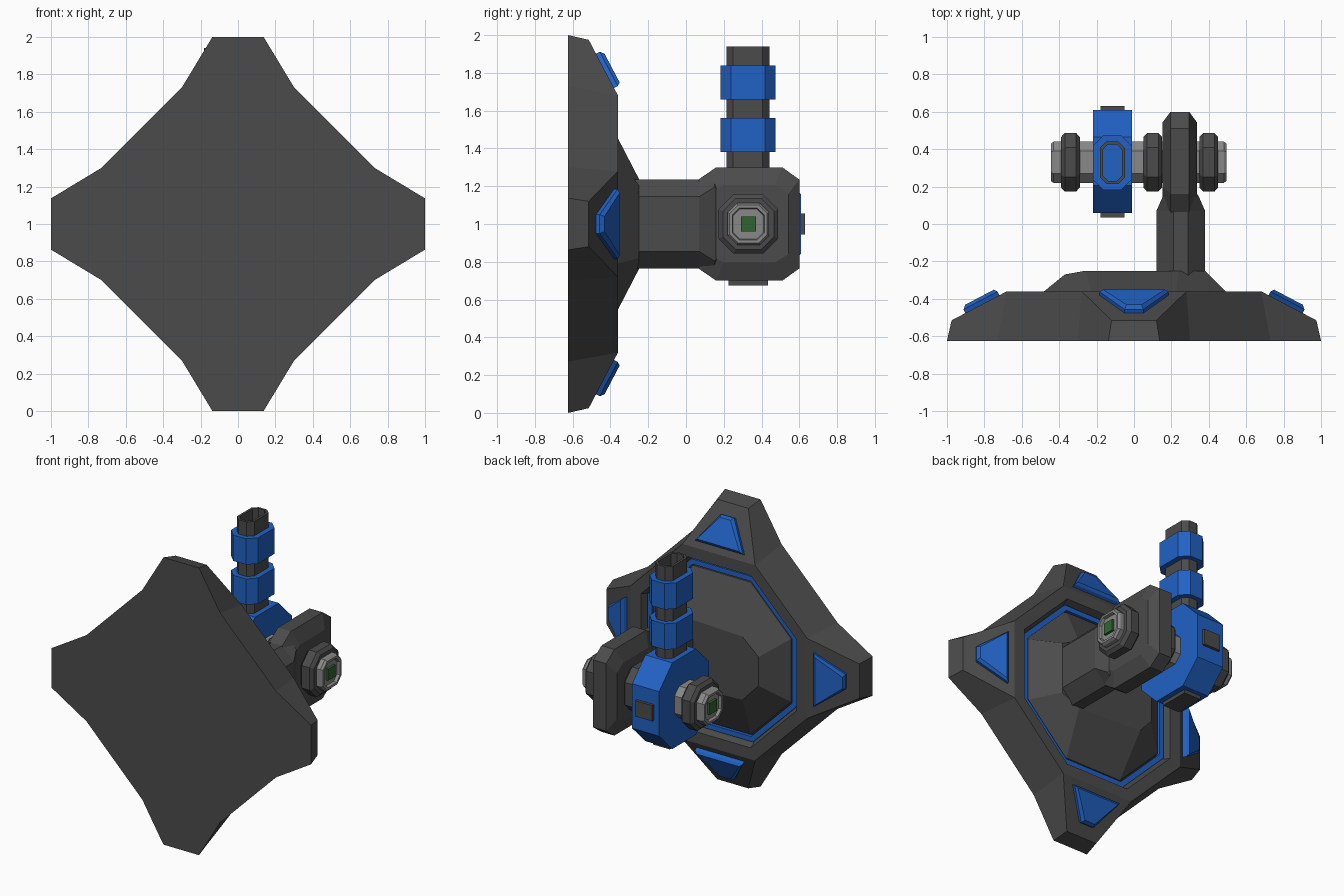
import bpy, bmesh, math
from mathutils import Matrix, Vector

if "Cube" in bpy.data.objects:
    bpy.data.objects.remove(bpy.data.objects["Cube"])


def material(name, rgb):
    m = bpy.data.materials.new(name)
    m.diffuse_color = (*rgb, 1)
    m.use_nodes = True
    m.node_tree.nodes["Principled BSDF"].inputs["Base Color"].default_value = m.diffuse_color
    return m


DARK = material("dark_grey", (0.07, 0.07, 0.07))
LIGHT = material("light_grey", (0.25, 0.25, 0.25))
BLUE = material("blue", (0.015, 0.12, 0.55))
GREEN = material("green", (0.03, 0.13, 0.03))


def octagon(a, b, c):
    """Half sizes a, b with corner cut c."""
    return [(a, b - c), (a - c, b), (c - a, b), (-a, b - c),
            (-a, c - b), (c - a, -b), (a - c, -b), (a, c - b)]


def regular(r):
    return octagon(r, r, r * 0.586)


def along(axis, center, t, pts):
    """Place a 2D loop at position t on an axis."""
    p, q = center
    if axis == 'x':
        return [(t, p + u, q + v) for u, v in pts]
    if axis == 'y':
        return [(p + u, t, q + v) for u, v in pts]
    return [(p + u, q + v, t) for u, v in pts]


def loft(name, loops, mat, first=True, last=True):
    bm = bmesh.new()
    rows = [[bm.verts.new(p) for p in loop] for loop in loops]
    n = len(rows[0])
    for a, b in zip(rows, rows[1:]):
        for i in range(n):
            j = (i + 1) % n
            bm.faces.new((a[i], a[j], b[j], b[i]))
    if first:
        bm.faces.new(rows[0][::-1])
    if last:
        bm.faces.new(rows[-1])
    bmesh.ops.recalc_face_normals(bm, faces=bm.faces)
    me = bpy.data.meshes.new(name)
    bm.to_mesh(me)
    bm.free()
    me.materials.append(mat)
    ob = bpy.data.objects.new(name, me)
    bpy.context.collection.objects.link(ob)
    return ob


def box(name, lo, hi, mat):
    pts = [(lo[0], lo[1]), (hi[0], lo[1]), (hi[0], hi[1]), (lo[0], hi[1])]
    return loft(name, [[(x, y, z) for x, y in pts] for z in (lo[2], hi[2])], mat)


# Four-pointed base plate with sloped tips and a recessed octagonal middle
bm = bmesh.new()
low, high, tips = [], [], []
for k in range(4):
    rot = Matrix.Rotation(k * math.pi / 2, 3, 'Y')
    put = lambda x, y, z: bm.verts.new(rot @ Vector((x, y, z)) + Vector((0, 0, 1)))
    low += [put(x, -0.625, z) for x, z in ((-.3, .73), (-.137, 1), (.137, 1), (.3, .73))]
    up = [put(-.28, -.36, .68), put(-.12, -.515, .975), put(.12, -.515, .975), put(.28, -.36, .68)]
    high += up
    tips.append(up)
for i in range(16):
    j = (i + 1) % 16
    bm.faces.new((low[i], low[j], high[j], high[i]))
for t in tips:
    bm.faces.new(t)
bm.faces.new(low)
outer = [v for t in tips for v in (t[0], t[3])]
for r, y in ((0.60, -.36), (0.57, -.43)):
    inner = [bm.verts.new((v.co.x * r / .68, y, 1 + (v.co.z - 1) * r / .68)) for v in outer] \
        if r == 0.60 else [bm.verts.new((v.co.x * r / .60, y, 1 + (v.co.z - 1) * r / .60)) for v in outer]
    for i in range(8):
        j = (i + 1) % 8
        bm.faces.new((outer[i], outer[j], inner[j], inner[i]))
    outer = inner
bm.faces.new(outer)
bmesh.ops.recalc_face_normals(bm, faces=bm.faces)
me = bpy.data.meshes.new("base_plate")
bm.to_mesh(me)
bm.free()
me.materials.append(DARK)
bpy.context.collection.objects.link(bpy.data.objects.new("base_plate", me))

# Blue trapezoid inlay on every tip
slope = Vector((0, -.155, .295)).normalized()
normal = Vector((0, slope.z, -slope.y))
for k in range(4):
    rot = Matrix.Rotation(k * math.pi / 2, 3, 'Y')
    loops = []
    for h, g in ((-.01, 0), (.022, 0), (.04, .02)):
        pts = [(-.185 + g, .045 + g * .6), (.185 - g, .045 + g * .6),
               (.05 - g * .5, .25 - g), (-.05 + g * .5, .25 - g)]
        loops.append([rot @ (Vector((x, -.36, .68)) + slope * s + normal * h) + Vector((0, 0, 1))
                      for x, s in pts])
    loft("tip_inlay", loops, BLUE)

# Blue ring in the recess, and the raised mount inside it
ring = [(.575, -.435), (.575, -.395), (.54, -.395), (.54, -.435)]
loft("recess_ring", [along('y', (0, 1), y, regular(r)) for r, y in ring], BLUE, False, False)
top = [(.38, -.25, .18), (.24, -.25, .24), (-.26, -.25, .22), (-.37, -.27, .1)]
top += [(x, y, -z) for x, y, z in top[::-1]]
loft("mount", [along('y', (0, 1), -.435, regular(.54)), along('y', (0, 1), -.40, regular(.53)),
               [(x, y, 1 + z) for x, y, z in top]], DARK)

# Arm and its pivot head
beam = [(-.3, .13, .235), (.07, .13, .235), (.15, .095, .235), (.2, .06, .2)]
loft("arm", [along('y', (.25, 1), y, octagon(a, b, .09 if a > .1 else .04)) for y, a, b in beam], DARK)
head_out = [(.6, 1.235), (.51, 1.3), (.16, 1.3), (.065, 1.235),
            (.065, .765), (.16, .7), (.51, .7), (.6, .765)]
head_in = [(.335 + (y - .335) * .78, 1 + (z - 1) * .68) for y, z in head_out]
loft("arm_head", [[(.245 + x, y, z) for y, z in p] for x, p in
                  ((-.093, head_in), (-.05, head_out), (.05, head_out), (.093, head_in))], DARK)

# Axle with collars and green end buttons
C = (.33, 1)
axle = [(-.425, .065), (-.425, .08), (-.445, .085), (-.445, .1), (-.43, .11),
        (.48, .11), (.495, .1), (.495, .085), (.475, .08), (.475, .065)]
loft("axle", [along('x', C, x, octagon(r, r, r * .45)) for x, r in axle], LIGHT)
for x in (-.34, .1, .4):
    prof = [(-.05, .12), (-.05, .135), (-.03, .157), (.03, .157), (.05, .135), (.05, .12)]
    loft("collar", [along('x', C, x + d, octagon(r, r, r * .5)) for d, r in prof], DARK)
for x in (-.43, .48):
    box("end_button", (x - .012, .29, .96), (x + .012, .37, 1.04), GREEN)

# Blue hub with dark pads
hub = octagon(.275, .3, .145)
loft("hub", [along('x', (.335, 1), x, hub) for x in (-.22, -.012)], BLUE)
box("hub_pad_ends", (-.18, .035, .945), (-.05, .63, 1.055), DARK)
box("hub_pad_bottom", (-.18, .225, .675), (-.05, .435, .72), DARK)

# Hollow barrel with two blue bands
B = (-.116, .328)
barrel = [(1.25, 0), (1.94, 0), (1.94, .016), (1.80, .016)]
loft("barrel", [along('z', B, z, octagon(.067 - i, .113 - i, .035 - i * .5)) for z, i in barrel], DARK)
for z in (1.38, 1.66):
    loft("barrel_band", [along('z', B, z + d, octagon(.104, .145, .055)) for d in (0, .18)], BLUE)
